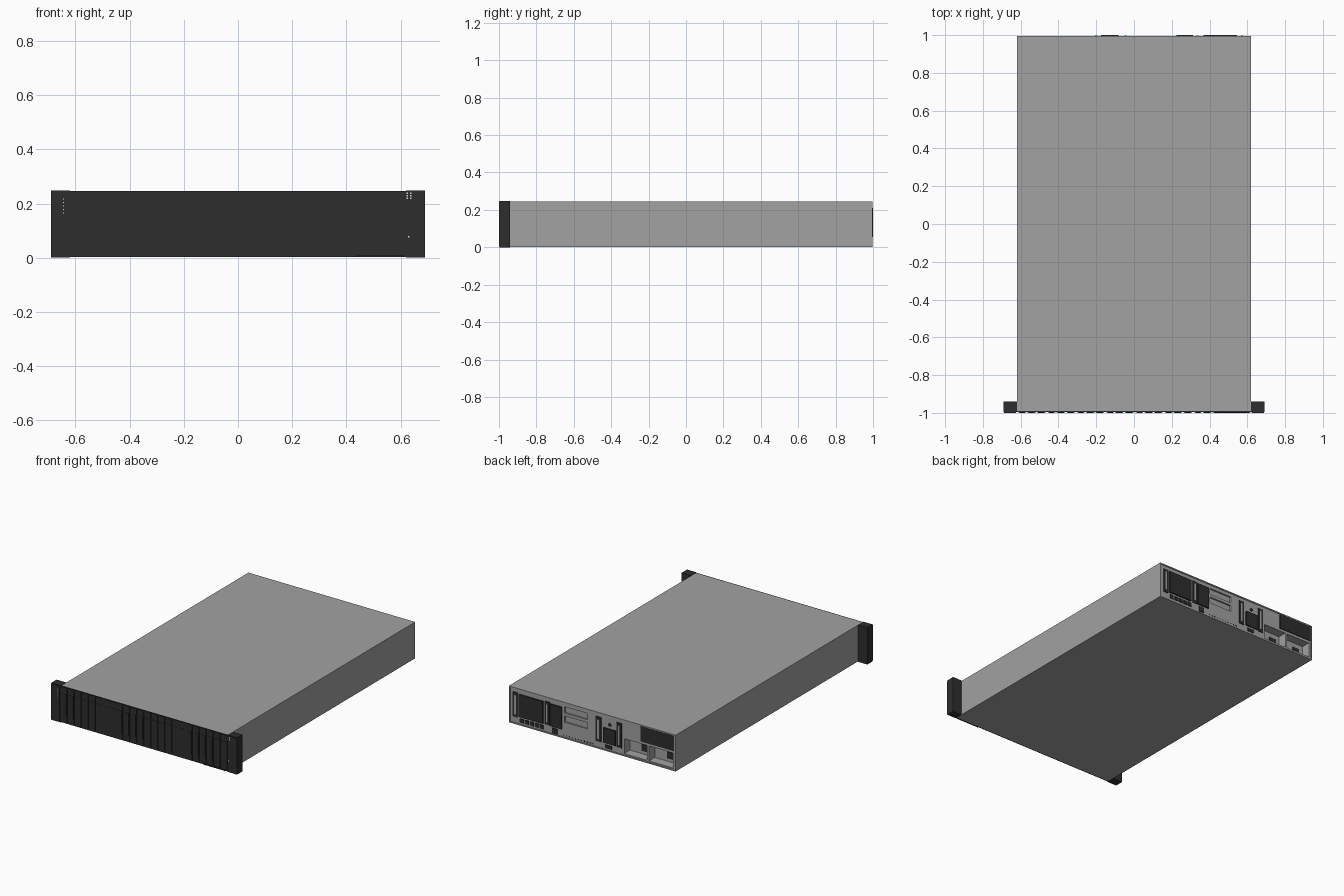
import bpy
import bmesh
from mathutils import Matrix, Vector

old = bpy.data.objects.get("Cube")
if old:
    bpy.data.objects.remove(old, do_unlink=True)


def material(name, value):
    m = bpy.data.materials.new(name)
    m.use_nodes = True
    colour = (value, value, value, 1)
    m.diffuse_color = colour
    m.node_tree.nodes["Principled BSDF"].inputs["Base Color"].default_value = colour
    return m


steel = material("grey steel", 0.36)
dark = material("dark plastic", 0.027)
white = material("white marking", 0.75)

BACK = 0.991      # recessed rear face
FRONT = -0.994    # face behind the drive carriers
HALF = 0.62
TOP = 0.248


def boxes(name, mat, spans):
    """One object from boxes given as (x0, x1, y0, y1, z0, z1)."""
    bm = bmesh.new()
    for x0, x1, y0, y1, z0, z1 in spans:
        centre = Vector((x0 + x1, y0 + y1, z0 + z1)) / 2
        size = Matrix.Diagonal((abs(x1 - x0), abs(y1 - y0), abs(z1 - z0), 1))
        bmesh.ops.create_cube(bm, size=1, matrix=Matrix.Translation(centre) @ size)
    mesh = bpy.data.meshes.new(name)
    bm.to_mesh(mesh)
    bm.free()
    mesh.materials.append(mat)
    obj = bpy.data.objects.new(name, mesh)
    bpy.context.scene.collection.objects.link(obj)
    return obj


def cut(obj, spans):
    """Carve boxes out of an object and keep the finished mesh."""
    cutter = boxes("cutter", steel, spans)
    cutter.hide_render = True
    mod = obj.modifiers.new("cut", "BOOLEAN")
    mod.operation = "DIFFERENCE"
    mod.solver = "EXACT"
    mod.object = cutter
    graph = bpy.context.evaluated_depsgraph_get()
    mesh = bpy.data.meshes.new_from_object(obj.evaluated_get(graph))
    obj.modifiers.clear()
    obj.data = mesh
    bpy.data.objects.remove(cutter, do_unlink=True)


def rear(name, mat, rects, depth=0.005):
    """Plates on the rear face, each (x0, x1, z0, z1)."""
    return boxes(name, mat, [(a, b, BACK - 0.002, BACK + depth, c, d) for a, b, c, d in rects])


# Case with a rear rim, power supply wells and expansion blanks
case = boxes("case", steel, [(-HALF, HALF, -0.989, 0.996, 0.002, 0.246)])
cut(case, [(-0.61, 0.61, BACK, 1.1, 0.01, 0.238)])
cut(case, [(-0.405, -0.235, 0.93, 1.1, 0.018, 0.118),
           (-0.598, -0.42, 0.93, 1.1, 0.018, 0.118)]
    + [(0.04, 0.21, 0.98, 1.1, z, z + 0.042) for z in (0.11, 0.172)])

# Power inlets inside the wells
boxes("power_inlets", dark, [(x - 0.025, x + 0.025, 0.929, 0.936, 0.04, 0.085)
                             for x in (-0.35, -0.54)])

# Rear vents and cards
rear("rear_vents", dark, [(0.367, 0.545, 0.06, 0.21), (0.226, 0.312, 0.06, 0.208),
                          (-0.174, -0.082, 0.055, 0.155)], 0.009)
rear("power_vent", dark, [(-0.609, -0.36, 0.135, 0.237)])

# Tall brackets: dark frame around a grey strip
brackets = ((0.572, 0.05), (0.336, 0.06), (-0.045, 0.05), (-0.2, 0.05))
rear("bracket_frames", dark, [(x - 0.019, x + 0.019, z, 0.215) for x, z in brackets])
rear("bracket_strips", steel, [(x - 0.006, x + 0.006, z + 0.018, 0.197)
                               for x, z in brackets], 0.007)

# Small connectors along the bottom of the rear
rear("rear_ports", dark,
     [(x - 0.014, x + 0.014, 0.022, 0.048) for x in (0.525, 0.487, 0.449, 0.411, 0.378)]
     + [(0.262, 0.3, 0.014, 0.05), (-0.145, -0.095, 0.02, 0.042)])
rear("rear_pin_holes", dark, [(0.22 - 0.022 * i, 0.212 - 0.022 * i, 0.018, 0.025)
                              for i in range(11)], 0.001)

# Round rear button
bm = bmesh.new()
bmesh.ops.create_cone(bm, cap_ends=True, segments=16, radius1=0.011, radius2=0.011, depth=0.008,
                      matrix=Matrix.Translation((-0.128, BACK, 0.182)) @ Matrix.Rotation(1.5708, 4, "X"))
mesh = bpy.data.meshes.new("rear_button")
bm.to_mesh(mesh)
bm.free()
mesh.materials.append(dark)
bpy.context.scene.collection.objects.link(bpy.data.objects.new("rear_button", mesh))

# Front panel
boxes("front_panel", dark, [(-HALF, HALF, FRONT, -0.988, 0.002, 0.246)])

# Drive carriers in groups of three, with recessed faces and latches
PITCH = 2 * HALF / 24
carriers, latches = [], []
for i in range(24):
    left = -HALF + i * PITCH
    a = left + (0.009 if i % 3 == 0 else 0.003)
    b = left + PITCH - 0.003
    carriers.append((a, b, -0.998, FRONT + 0.001, 0.012, 0.244))
    latches.append((a + 0.006, b - 0.006, -1.0, -0.997, 0.05, 0.2))
boxes("drive_carriers", dark, carriers)
boxes("carrier_latches", dark, latches)

# Pull-out tag below the drives
boxes("pull_tag", dark, [(0.44, 0.61, -1.0, -0.989, 0.003, 0.009)])

# Rack ears, each with a raised front cover
for side, name in ((-1, "right"), (1, "left")):
    boxes(name + "_rack_ear", dark, [
        (side * HALF, side * 0.69, -0.996, -0.94, 0.0, TOP),
        (side * 0.626, side * 0.688, -1.0, -0.995, 0.004, TOP - 0.004)])

# Indicator marks on the ears
marks = [(-0.643, z, 0.002) for z in (0.165, 0.178, 0.191, 0.204, 0.217)]
marks += [(x, z, 0.0025) for x in (0.625, 0.637) for z in (0.22, 0.229, 0.238)]
marks += [(0.63, 0.078, 0.003)]
boxes("indicator_marks", white, [(x - r, x + r, -1.0005, -0.999, z - r, z + r)
                                 for x, z, r in marks])
